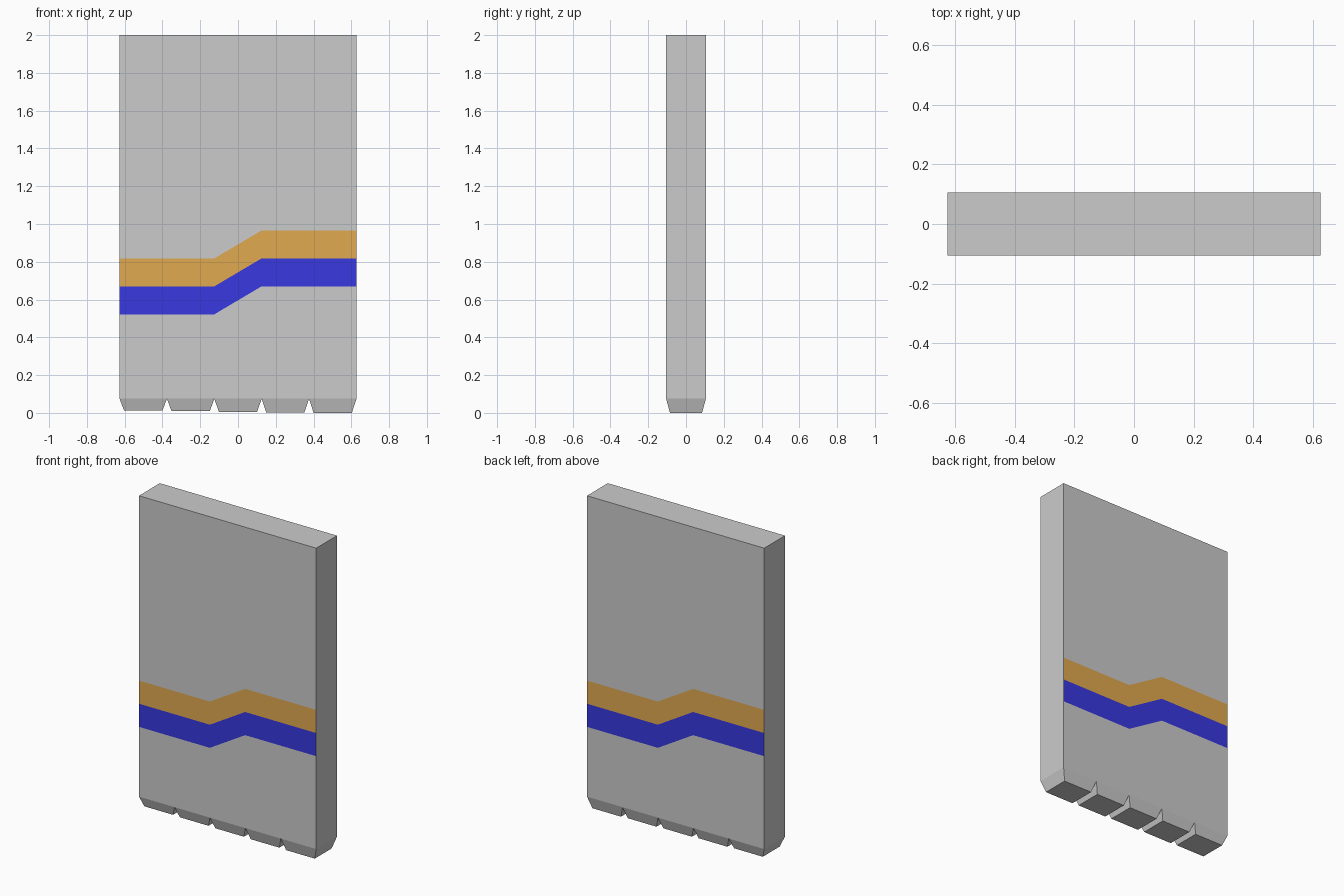
import bpy
from math import pi

if "Cube" in bpy.data.objects:
    bpy.data.objects.remove(bpy.data.objects["Cube"])

HALF_W, HALF_D = 0.627, 0.105      # panel half width and half depth
BASE, TOP = 0.075, 2.0             # panel bottom and top heights


def add_mesh(name, verts, faces, color=None):
    mesh = bpy.data.meshes.new(name)
    mesh.from_pydata(verts, [], faces)
    mesh.update()
    obj = bpy.data.objects.new(name, mesh)
    bpy.context.collection.objects.link(obj)
    if color:
        mat = bpy.data.materials.get(color[0]) or bpy.data.materials.new(color[0])
        mat.diffuse_color = color[1]
        mat.use_nodes = True
        mat.node_tree.nodes["Principled BSDF"].inputs["Base Color"].default_value = mat.diffuse_color
        mesh.materials.append(mat)
    return obj


def rect(x0, x1, hy, z):
    return [(x0, -hy, z), (x1, -hy, z), (x1, hy, z), (x0, hy, z)]


SIDES = [(i, (i + 1) % 4, (i + 1) % 4 + 4, i + 4) for i in range(4)]
BOTTOM, LID = (3, 2, 1, 0), (4, 5, 6, 7)

# Main slab, open below where the feet close it
add_mesh("panel", rect(-HALF_W, HALF_W, HALF_D, BASE) + rect(-HALF_W, HALF_W, HALF_D, TOP),
         SIDES + [LID])

# Row of five tapered feet, each slightly longer than the last
COUNT = 5
pitch = 2 * HALF_W / COUNT
for i in range(COUNT):
    x0 = -HALF_W + i * pitch
    z = 0.012 * (1 - i / (COUNT - 1))
    add_mesh(f"foot_{i + 1}",
             rect(x0 + 0.024, x0 + pitch - 0.024, HALF_D - 0.02, z)
             + rect(x0, x0 + pitch, HALF_D, BASE),
             SIDES + [BOTTOM])

# Stepped colour bands, repeated on the back by a half turn
BLUE = ("blue", (0.04, 0.04, 0.75, 1))
ORANGE = ("orange", (0.75, 0.4, 0.08, 1))
STEP, BAND = 0.148, 0.148
path = [(-HALF_W, 0), (-0.125, 0), (0.125, STEP), (HALF_W, STEP)]
for color, z0 in ((BLUE, 0.522), (ORANGE, 0.522 + BAND)):
    y = -HALF_D - 0.001
    verts = [(x, y, z0 + dz) for x, dz in path] + [(x, y, z0 + dz + BAND) for x, dz in path]
    faces = [(i, i + 1, i + 5, i + 4) for i in range(3)]
    for side, angle in (("front", 0), ("back", pi)):
        band = add_mesh(f"{side}_{color[0]}_band", verts, faces, color)
        band.rotation_euler.z = angle
